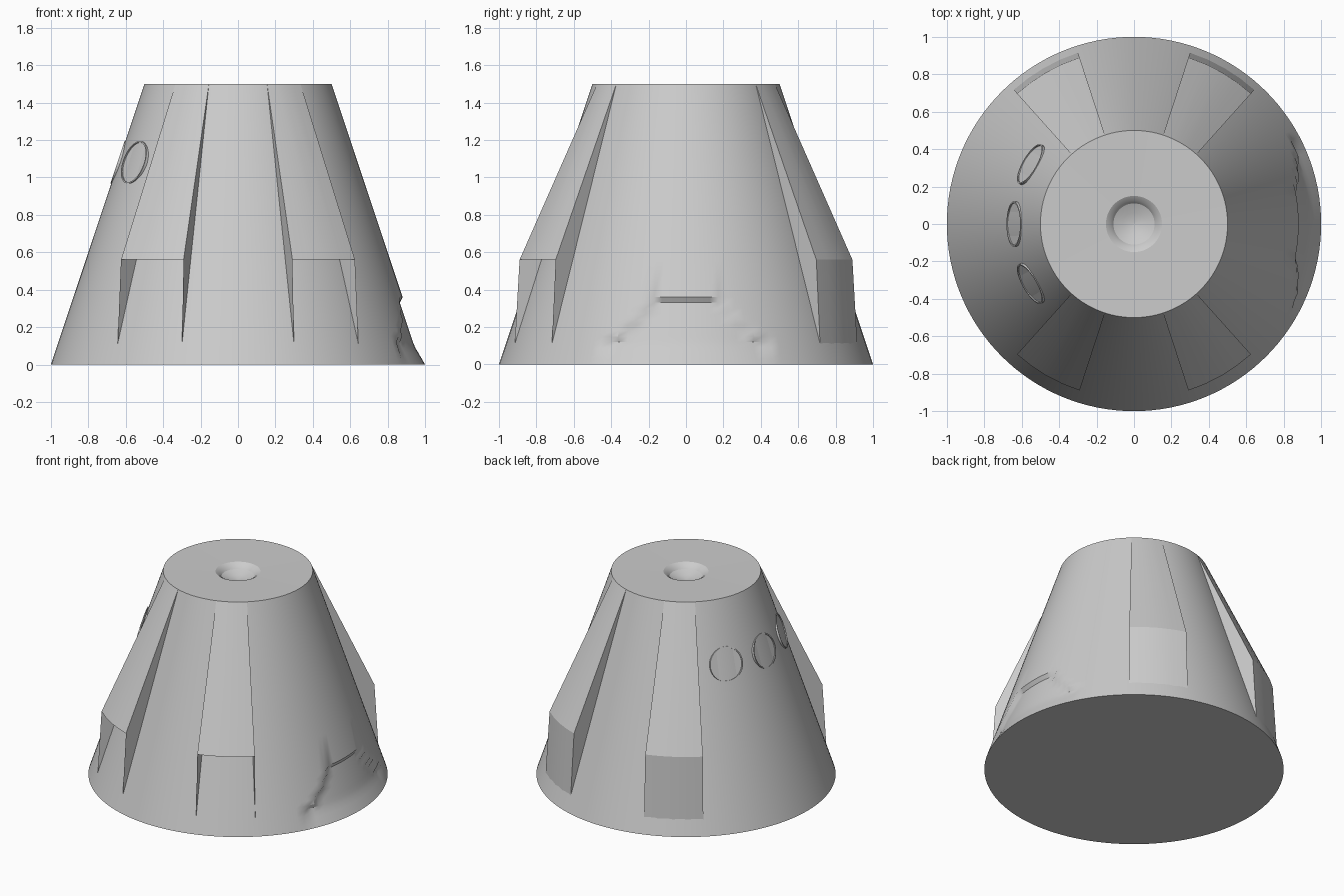
import bpy, bmesh, math
from mathutils import Vector

if "Cube" in bpy.data.objects:
    bpy.data.objects.remove(bpy.data.objects["Cube"])


def finish(bm, name, angle=30):
    bmesh.ops.remove_doubles(bm, verts=bm.verts, dist=1e-5)
    bmesh.ops.recalc_face_normals(bm, faces=bm.faces)
    me = bpy.data.meshes.new(name)
    bm.to_mesh(me)
    bm.free()
    ob = bpy.data.objects.new(name, me)
    bpy.context.collection.objects.link(ob)
    bpy.ops.object.select_all(action='DESELECT')
    ob.select_set(True)
    bpy.context.view_layer.objects.active = ob
    bpy.ops.object.shade_smooth_by_angle(angle=math.radians(angle))
    return ob


def polar(r, a, z):
    return Vector((r * math.cos(a), r * math.sin(a), z))


def dent(a, z):
    """Shallow battered scoop near the foot of the +x side."""
    if math.cos(a) < 0.5:
        return 0
    y = abs(math.sin(a))
    edge = 0.34 if y < 0.2 else max(0.12, 0.34 - (y - 0.2) * 1.15)
    if y > 0.45 or z > edge or z < 0.01:
        return 0
    return 0.025 * min(1, z / 0.1)


# Conical hull with a dished cap and flat base
SEG = 128
rows = [(1 - z / 3, z) for z in [i * 0.03 for i in range(13)] + [0.56, 0.9, 1.2, 1.5]]
rows += [(0.15, 1.495), (0.125, 1.48), (0.11, 1.46), (0.06, 1.44), (0.01, 1.43)]
bm = bmesh.new()
rings = []
for k, (r, z) in enumerate(rows):
    ring = []
    for s in range(SEG):
        a = 2 * math.pi * s / SEG
        ring.append(bm.verts.new(polar(r - (dent(a, z) if z < 0.5 else 0), a, z)))
    rings.append(ring)
for lo, hi in zip(rings, rings[1:]):
    for s in range(SEG):
        t = (s + 1) % SEG
        bm.faces.new((lo[s], lo[t], hi[t], hi[s]))
bm.faces.new(rings[0][::-1])
bm.faces.new(rings[-1])
finish(bm, "hull")


# Four tapered leg housings: front pair open, back pair closed
def housing(name, centre, is_open):
    n = 4
    angles = [math.radians(centre - 11.9 + 23.8 * i / n) for i in range(n + 1)]
    top, knee, foot = (0.5, 1.5), (0.936, 0.56), (0.963, 0.11)
    inner = (0.813, 0.56)
    bm = bmesh.new()

    def face(pts):
        bm.faces.new([bm.verts.new(p) for p in pts])

    strips = [(top, knee)]
    strips.append((knee, inner) if is_open else (knee, foot))
    for (r0, z0), (r1, z1) in strips:
        for a, b in zip(angles, angles[1:]):
            face([polar(r0, a, z0), polar(r0, b, z0), polar(r1, b, z1), polar(r1, a, z1)])
    for a in (angles[0], angles[-1]):
        face([polar(r, a, z) for r, z in (top, knee, inner)])
        face([polar(r, a, z) for r, z in (inner, knee, foot)])
    return finish(bm, name, 20)


for c, name, is_open in ((-60, "front_right_housing", True), (-120, "front_left_housing", True),
                         (60, "back_right_housing", False), (120, "back_left_housing", False)):
    housing(name, c, is_open)

# Three round windows on the -x side, set in thin rims
for i, deg in enumerate((150, 180, 210)):
    a = math.radians(deg)
    normal = Vector((math.cos(a), math.sin(a), 1 / 3)).normalized()
    rot = normal.to_track_quat('Z', 'Y')
    pos = polar(0.64, a, 1.08)
    bm = bmesh.new()
    loops = []
    for r, h in ((0.12, -0.025), (0.12, 0.004), (0.112, 0.004), (0.112, -0.003)):
        loops.append([bm.verts.new(pos + rot @ polar(r, 2 * math.pi * s / 40, h)) for s in range(40)])
    for lo, hi in zip(loops, loops[1:]):
        for s in range(40):
            t = (s + 1) % 40
            bm.faces.new((lo[s], lo[t], hi[t], hi[s]))
    bm.faces.new(loops[-1])
    finish(bm, f"window_{i + 1}")
